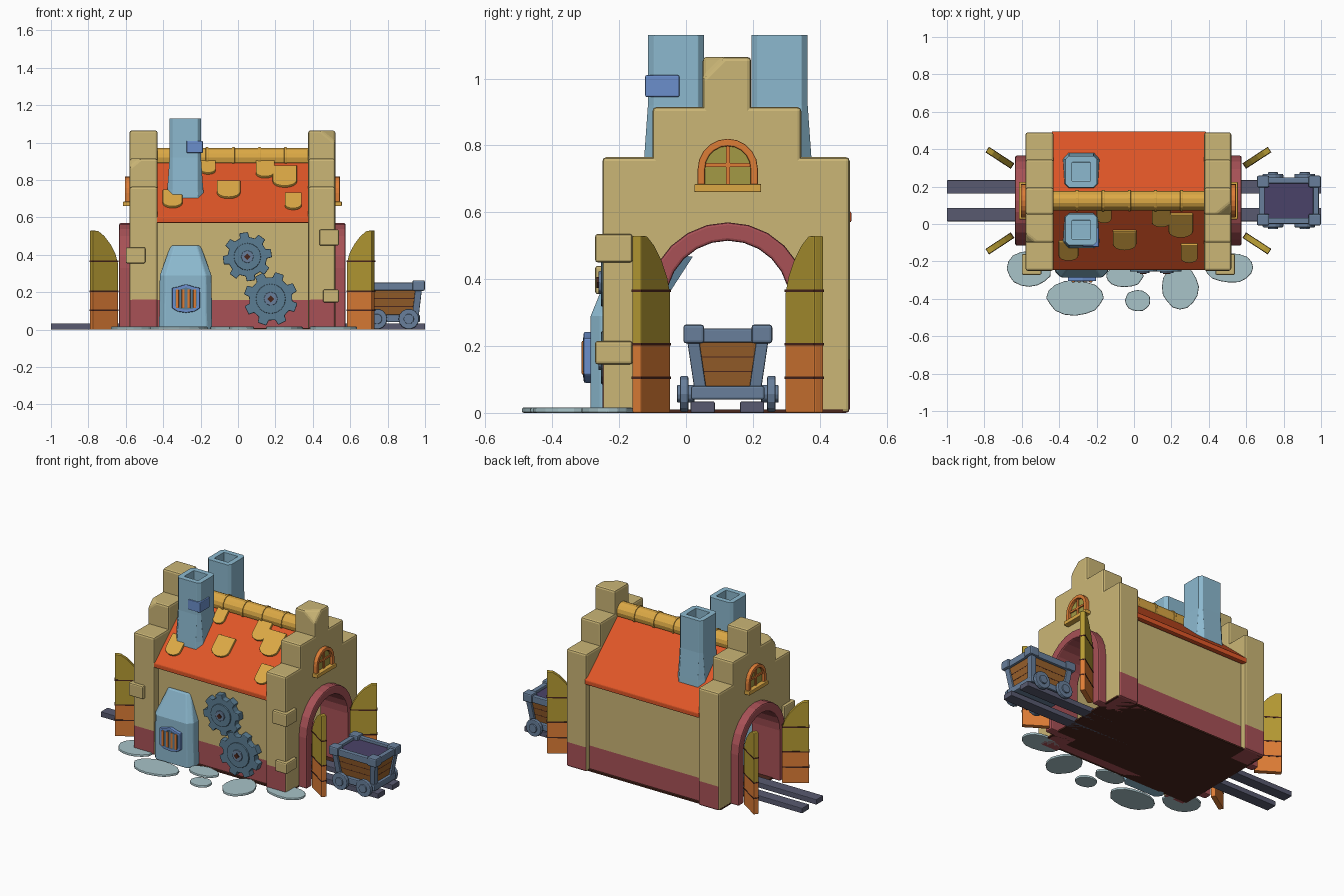
import bpy, bmesh, random
from math import sin, cos, pi, atan2, sqrt
from mathutils import Vector

if "Cube" in bpy.data.objects:
    bpy.data.objects.remove(bpy.data.objects["Cube"])

random.seed(4)
CY = 0.125  # y of the ridge, arches and rails

def mat(name, hexa):
    m = bpy.data.materials.new(name)
    c = [int(hexa[i:i + 2], 16) / 255 for i in (0, 2, 4)]
    m.diffuse_color = [v / 12.92 if v < .04 else ((v + .055) / 1.055) ** 2.4 for v in c] + [1]
    m.use_nodes = True
    m.node_tree.nodes["Principled BSDF"].inputs["Base Color"].default_value = m.diffuse_color
    return m

STONE, PINK, ROOF = mat("stone", "cbb676"), mat("pink", "a85156"), mat("roof", "df5627")
GOLD, BLUE, GEAR = mat("gold", "dca945"), mat("blue", "8cb9cf"), mat("gear", "5b7d93")
GRATE, RAIL, METAL = mat("grate", "6b8fcc"), mat("rail", "585a70"), mat("metal", "687f9b")
WOOD, LOAD, ORANGE = mat("wood", "9a612b"), mat("load", "4a4268"), mat("orange", "de7d36")
OLIVE, SLAB, DARK = mat("olive", "b69b33"), mat("slab", "a8c3c8"), mat("dark", "4a261c")
GLASS = mat("glass", "a39a45")

def finish(name, bm, m, bevel=0, split=None, low=None, chip=None):
    if chip:
        bmesh.ops.bisect_plane(bm, geom=bm.verts[:] + bm.edges[:] + bm.faces[:],
                               plane_co=chip[0], plane_no=chip[1], clear_outer=True)
        bmesh.ops.holes_fill(bm, edges=bm.edges[:], sides=0)
    if split:
        bmesh.ops.bisect_plane(bm, geom=bm.verts[:] + bm.edges[:] + bm.faces[:],
                               plane_co=(0, 0, split), plane_no=(0, 0, 1))
        for f in bm.faces:
            f.material_index = int(f.calc_center_median().z < split)
    bmesh.ops.recalc_face_normals(bm, faces=bm.faces[:])
    me = bpy.data.meshes.new(name)
    bm.to_mesh(me)
    bm.free()
    me.materials.append(m)
    if low:
        me.materials.append(low)
    o = bpy.data.objects.new(name, me)
    bpy.context.collection.objects.link(o)
    if bevel:
        b = o.modifiers.new("bevel", 'BEVEL')
        b.width, b.segments, b.limit_method = bevel, 2, 'ANGLE'
    return o

def loft(name, rings, m, bevel=0, **k):
    bm = bmesh.new()
    vs = [[bm.verts.new(p) for p in r] for r in rings]
    n = len(rings[0])
    for a, b in zip(vs, vs[1:]):
        for i in range(n):
            bm.faces.new((a[i], a[(i + 1) % n], b[(i + 1) % n], b[i]))
    bm.faces.new(vs[0])
    bm.faces.new(vs[-1])
    return finish(name, bm, m, bevel, **k)

def prism(name, pts, axis, a, b, m, bevel=0, **k):
    put = {'x': lambda p, c: (c, p[0], p[1]), 'y': lambda p, c: (p[0], c, p[1]),
           'z': lambda p, c: (p[0], p[1], c)}[axis]
    return loft(name, [[put(p, c) for p in pts] for c in (a, b)], m, bevel, **k)

def rect(x0, x1, y0, y1):
    return [(x0, y0), (x1, y0), (x1, y1), (x0, y1)]

def box(name, x0, x1, y0, y1, z0, z1, m, bevel=0, **k):
    return prism(name, rect(x0, x1, y0, y1), 'z', z0, z1, m, bevel, **k)

def arc(cx, cz, r, n, a0=0, a1=pi):
    return [(cx + r * cos(a0 + (a1 - a0) * i / n), cz + r * sin(a0 + (a1 - a0) * i / n)) for i in range(n + 1)]

def circle(cx, cz, r, n):
    return arc(cx, cz, r, n, 0, 2 * pi)[:-1]

def arch_ring(z0, spring, ro, ri, n):
    return ([(CY + ro, z0)] + arc(CY, spring, ro, n) + [(CY - ro, z0), (CY - ri, z0)]
            + arc(CY, spring, ri, n)[::-1] + [(CY + ri, z0)])

# stepped gables with arched gateways
for side, s, x0, x1 in (("left", -1, -.58, -.43), ("right", 1, .375, .52)):
    xo, xi = (x0, x1) if s < 0 else (x1, x0)
    prof = ([(-.25, 0), (-.25, .765), (.49, .765), (.49, 0), (CY + .21, 0)]
            + arc(CY, .33, .21, 12) + [(CY - .21, 0)])
    prism(side + "_gable", prof, 'x', x0, x1, STONE, .012, split=.16, low=PINK)
    n = Vector((s / .08, -1 / .065, 1 / .065))
    box(side + "_gable_middle_step", x0, x1, -.10, .345, .72, .915, STONE, .012,
        chip=((xo - s * .06, -.10, .915), n) if s < 0 else None)
    box(side + "_gable_top_step", x0, x1, .05, .195, .87, 1.065, STONE, .012,
        chip=((xo - s * .08, .05, 1.065), n) if s > 0 else None)
    prism(side + "_arch_trim", arch_ring(0, .33, .24, .185, 12), 'x', xi, xo + s * .055, PINK, .008)
    # gable window
    prism(side + "_window_frame", arch_ring(.68, .73, .09, .068, 10), 'x', xo - s * .02, xo + s * .025, ORANGE, .004)
    prism(side + "_window_glass", [(CY + .07, .68)] + arc(CY, .73, .07, 10) + [(CY - .07, .68)],
          'x', xo - s * .01, xo + s * .006, GLASS)
    prism(side + "_window_mullion", rect(CY - .006, CY + .006, .68, .80), 'x', xo, xo + s * .014, ORANGE)
    prism(side + "_window_crossbar", rect(CY - .07, CY + .07, .735, .747), 'x', xo, xo + s * .014, ORANGE)
    prism(side + "_window_sill", rect(CY - .1, CY + .1, .66, .685), 'x', xo - s * .01, xo + s * .035, GOLD, .004)
    # open door leaves
    leaf = [(0, 0), (.16, 0), (.16, .53), (.125, .528), (.085, .50), (.045, .455), (.015, .405), (0, .36)]
    for end, t in (("front", -1), ("back", 1)):
        parts = [prism(f"{side}_{end}_door", leaf, 'y', -.016, .016, OLIVE, .004, split=.205, low=ORANGE)]
        for z in (.105, .205, .365):
            parts.append(box(f"{side}_{end}_door_groove", -.001, .161, -.0175, .0175, z - .004, z + .004, DARK))
        for o in parts:
            o.location = (xo + s * .07, CY + t * .185, 0)
            o.rotation_euler.z = atan2(t * .085, s * .13)

# corner stones
for i, r in enumerate(((-.60, -.495, .355, .44), (.435, .54, .45, .535), (.455, .54, .145, .215))):
    box(f"corner_stone_{i}", r[0], r[1], -.272, -.16, r[2], r[3], STONE, .008)

# long walls, floor and roof
box("front_wall", -.45, .39, -.205, -.15, 0, .61, STONE, split=.16, low=PINK)
box("back_wall", -.45, .39, .40, .455, 0, .61, STONE, split=.16, low=PINK)
box("floor", -.58, .52, -.22, .47, 0, .01, DARK)
prism("roof", [(-.245, .57), (-.245, .60), (CY, .93), (.495, .60), (.495, .57), (.465, .57), (CY, .88), (-.215, .57)],
      'x', -.44, .385, ROOF, .006)
for i in range(6):
    a = -.445 + i * .14
    prism(f"ridge_tile_{i}", circle(CY, .92, .052, 14), 'x', a, a + .14, GOLD)
    if i:
        prism(f"ridge_band_{i}", circle(CY, .92, .057, 14), 'x', a - .008, a + .008, GOLD, .003)

# loose roof tiles on the front slope
for i, (x, z0, z1, w) in enumerate(((-.16, .83, .905, .08), (-.35, .65, .74, .105), (-.05, .70, .79, .125),
                                    (.145, .81, .90, .10), (.25, .76, .87, .13), (.295, .64, .725, .09))):
    h, r = (z1 - z0) * sqrt(.33 ** 2 + .37 ** 2) / .33, w / 2
    pts = [(r, 0), (-r, 0)] + [(px, -h + r * .7 + (py * .7)) for px, py in arc(0, 0, r, 8, pi, 2 * pi)]
    o = prism(f"roof_tile_{i}", pts, 'z', -.008, .014, GOLD, .004)
    o.location = (x, -.245 + (z1 - .60) * .37 / .33, z1)
    o.rotation_euler.x = atan2(.33, .37)

# chimneys
def ring8(cx, cy, h, c, z):
    return [(cx + x, cy + y, z) for x, y in ((h, -h + c), (h, h - c), (h - c, h), (-h + c, h),
                                             (-h, h - c), (-h, -h + c), (-h + c, -h), (h - c, -h))]
for end, cy in (("front", -.03), ("back", .28)):
    loft(end + "_chimney", [ring8(-.282, cy, h, c, z) for h, c, z in (
        (.1, .03, .69), (.096, .03, .75), (.084, .018, .92), (.084, .018, 1.13),
        (.05, .002, 1.13), (.05, .002, 1.03))], BLUE, .004)
box("chimney_patch", -.275, -.188, -.122, -.02, .945, 1.01, GRATE, .004)

# furnace hood with grate
loft("furnace_hood", [[(-.28 - w, f, z), (-.28 - w + c, f - c, z), (-.28 + w - c, f - c, z), (-.28 + w, f, z),
                       (-.28 + w, -.1, z), (-.28 - w, -.1, z)]
                      for w, f, c, z in ((.142, -.255, .03, 0), (.138, -.255, .03, .29), (.08, -.20, .02, .45))], BLUE, .006)
prism("furnace_chute", [(-.16, .43), (-.005, .47), (.02, .467), (-.075, .32), (-.16, .32)], 'x', -.37, -.19, GEAR)
shield = [(-.075, -.05), (-.045, -.068), (0, -.075), (.045, -.068), (.075, -.05),
          (.075, .058), (.045, .064), (0, .078), (-.045, .064), (-.075, .058)]
prism("grate_frame", [(-.278 + x, .165 + z) for x, z in shield], 'y', -.306, -.27, GRATE, .005)
prism("grate_recess", [(-.278 + x * .78, .165 + z * .78) for x, z in shield], 'y', -.308, -.29, GEAR)
for i in range(4):
    x = -.278 + (i - 1.5) * .031
    box(f"grate_bar_{i}", x - .008, x + .008, -.312, -.295, .115, .215, ORANGE, .003)

# gears on the front wall
for i, (x, z, r, turn) in enumerate(((.05, .39, .132, .15), (.175, .165, .145, .45))):
    pts = []
    for k in range(8):
        a = turn + k * pi / 4
        pts += [(x + r * f * cos(a + d), z + r * f * sin(a + d))
                for d, f in ((-.24, .8), (-.17, 1), (.17, 1), (.24, .8))]
    prism(f"gear_{i}", pts, 'y', -.245, -.20, GEAR, .004)
    prism(f"gear_disc_{i}", circle(x, z, r * .55, 16), 'y', -.254, -.22, GEAR, .004)
    prism(f"gear_hub_{i}", circle(x, z, r * .26, 8), 'y', -.262, -.22, METAL, .003)
    prism(f"gear_axle_{i}", circle(x, z, r * .13, 4), 'y', -.268, -.22, DARK)

# paving slabs
for i, (x, y, rx, ry) in enumerate(((-.56, -.24, .12, .10), (-.315, -.395, .152, .097), (-.05, -.28, .10, .06),
                                    (.02, -.41, .07, .058), (.245, -.335, .10, .12), (.51, -.235, .135, .08))):
    pts = []
    for k in range(16):
        j = random.uniform(.94, 1.03)
        pts.append((x + rx * j * cos(k * pi / 8), y + ry * j * sin(k * pi / 8)))
    prism(f"paving_slab_{i}", pts, 'z', 0, .016, SLAB, .005)

# rails
for n, y in (("front", .05), ("back", .198)):
    box(n + "_rail", -1, 1, y - .036, y + .036, 0, .034, RAIL, .004)

# mine cart
CX = .828
def rect_ring(cx, cy, hx, hy, z):
    return [(cx + a * hx, cy + b * hy, z) for a, b in ((-1, -1), (1, -1), (1, 1), (-1, 1))]
loft("cart_tub", [rect_ring(CX, CY, .125, .085, .07), rect_ring(CX, CY, .148, .11, .225)], WOOD)
for z in (.122, .165):
    f = (z - .07) / .155
    loft("cart_plank_gap", [rect_ring(CX, CY, .126 + .023 * f, .086 + .025 * f, z + d) for d in (0, .004)], DARK)
box("cart_chassis", CX - .145, CX + .145, CY - .11, CY + .11, .04, .08, METAL, .006)
box("cart_load", CX - .13, CX + .13, CY - .095, CY + .095, .21, .235, LOAD)
for s in (-1, 1):
    box("cart_rim_side", CX - .15, CX + .15, CY + s * .108 - .016, CY + s * .108 + .016, .21, .252, METAL, .005)
    box("cart_rim_end", CX + s * .145 - .016, CX + s * .145 + .016, CY - .11, CY + .11, .21, .252, METAL, .005)
    for t in (-1, 1):
        px, py = CX + s * .138, CY + t * .102
        box("cart_rim_corner", px - .033, px + .033, py - .031, py + .031, .208, .264, METAL, .008)
        loft("cart_post", [rect_ring(CX + s * .12, CY + t * .082, .018, .018, .07),
                           rect_ring(CX + s * .138, CY + t * .104, .018, .018, .22)], METAL, .004)
        wx = CX + s * .085
        prism("cart_wheel", circle(wx, .057, .055, 14), 'y', CY + t * .118, CY + t * .143, METAL, .005)
        prism("cart_wheel_hub", circle(wx, .057, .028, 10), 'y', CY + t * .10, CY + t * .152, METAL, .004)
